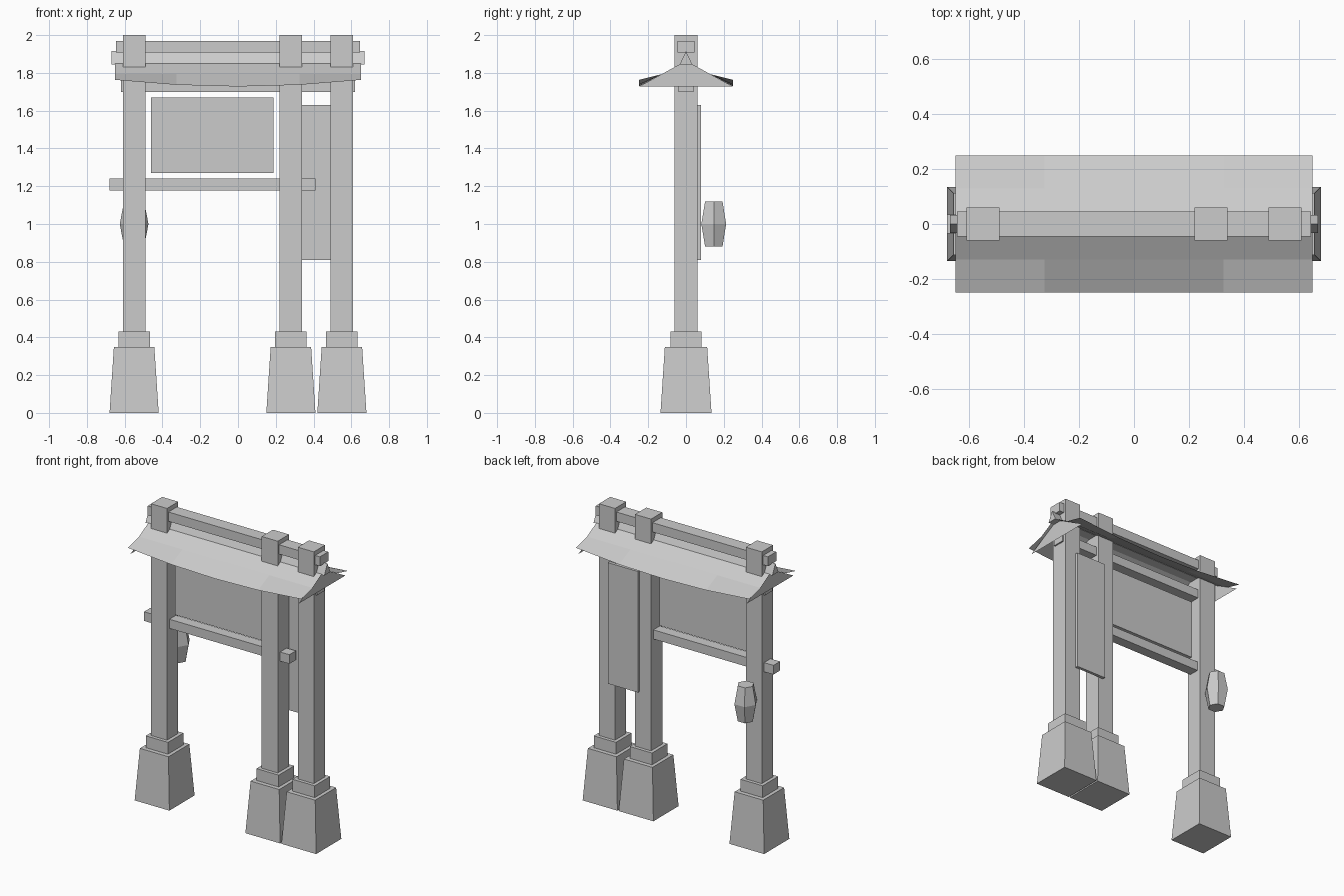
import bpy, bmesh, math

if "Cube" in bpy.data.objects:
    bpy.data.objects.remove(bpy.data.objects["Cube"])


def make(name, verts, faces):
    me = bpy.data.meshes.new(name)
    me.from_pydata(verts, [], faces)
    bm = bmesh.new()
    bm.from_mesh(me)
    bmesh.ops.recalc_face_normals(bm, faces=bm.faces)
    bm.to_mesh(me)
    bm.free()
    ob = bpy.data.objects.new(name, me)
    bpy.context.collection.objects.link(ob)
    return ob


def loft(name, rings):
    """Closed solid through equal-length rings of points."""
    n = len(rings[0])
    verts = [p for r in rings for p in r]
    faces = [(k * n + i, k * n + (i + 1) % n, (k + 1) * n + (i + 1) % n, (k + 1) * n + i)
             for k in range(len(rings) - 1) for i in range(n)]
    faces += [tuple(range(n)), tuple(range(len(verts) - n, len(verts)))]
    return make(name, verts, faces)


def rect(x, y, hx, hy, z):
    return [(x - hx, y - hy, z), (x + hx, y - hy, z), (x + hx, y + hy, z), (x - hx, y + hy, z)]


def box(name, x0, x1, y0, y1, z0, z1):
    x, y, hx, hy = (x0 + x1) / 2, (y0 + y1) / 2, (x1 - x0) / 2, (y1 - y0) / 2
    return loft(name, [rect(x, y, hx, hy, z0), rect(x, y, hx, hy, z1)])


# Posts with tapered stone feet and collars
for i, x in enumerate((-0.55, 0.28, 0.55)):
    loft(f"post_foot_{i}", [rect(x, 0, 0.13, 0.135, 0), rect(x, 0, 0.107, 0.112, 0.35)])
    box(f"post_collar_{i}", x - 0.083, x + 0.083, -0.083, 0.083, 0.35, 0.43)
    box(f"post_{i}", x - 0.06, x + 0.06, -0.06, 0.06, 0.43, 2.0)

# Horizontal beams
box("ridge_beam", -0.645, 0.645, -0.045, 0.045, 1.907, 1.97)
box("upper_beam", -0.62, 0.62, -0.04, 0.04, 1.70, 1.76)
box("lower_beam", -0.68, 0.41, -0.035, 0.035, 1.178, 1.24)

# Sign boards
box("main_board", -0.46, 0.187, -0.015, 0.015, 1.27, 1.67)
box("side_board", 0.305, 0.53, 0.06, 0.08, 0.81, 1.63)

# Triangular ridge cap
loft("ridge_cap", [[(x, -0.033, 1.845), (x, 0.033, 1.845), (x, 0, 1.915)] for x in (-0.67, 0.67)])

# Roof slopes: thin sheets whose eaves lift toward both ends
xs = [-0.65, -0.325, 0, 0.325, 0.65]
for label, side in (("front", -1), ("back", 1)):
    verts = []
    for x in xs:
        lift = 0.035 * (x / 0.65) ** 2
        verts += [(x, side * 0.02, 1.855), (x, side * 0.13, 1.793), (x, side * 0.25, 1.728 + lift)]
    faces = [(3 * k + j, 3 * k + j + 1, 3 * k + j + 4, 3 * k + j + 3)
             for k in range(len(xs) - 1) for j in range(2)]
    make(f"roof_{label}", verts, faces)

# Gable panels closing the roof ends
for label, x in (("left", -0.63), ("right", 0.63)):
    make(f"gable_{label}", [(x, -0.25, 1.727), (x, 0.25, 1.727), (x, 0.025, 1.85), (x, -0.025, 1.85)],
         [(0, 1, 2, 3)])

# Six-sided hanging lantern behind the left post
loft("lantern", [[(-0.55 + r * math.cos(a * math.pi / 3), 0.147 + r * math.sin(a * math.pi / 3), z)
                  for a in range(6)] for r, z in ((0.053, 0.88), (0.076, 1.0), (0.053, 1.12))])
